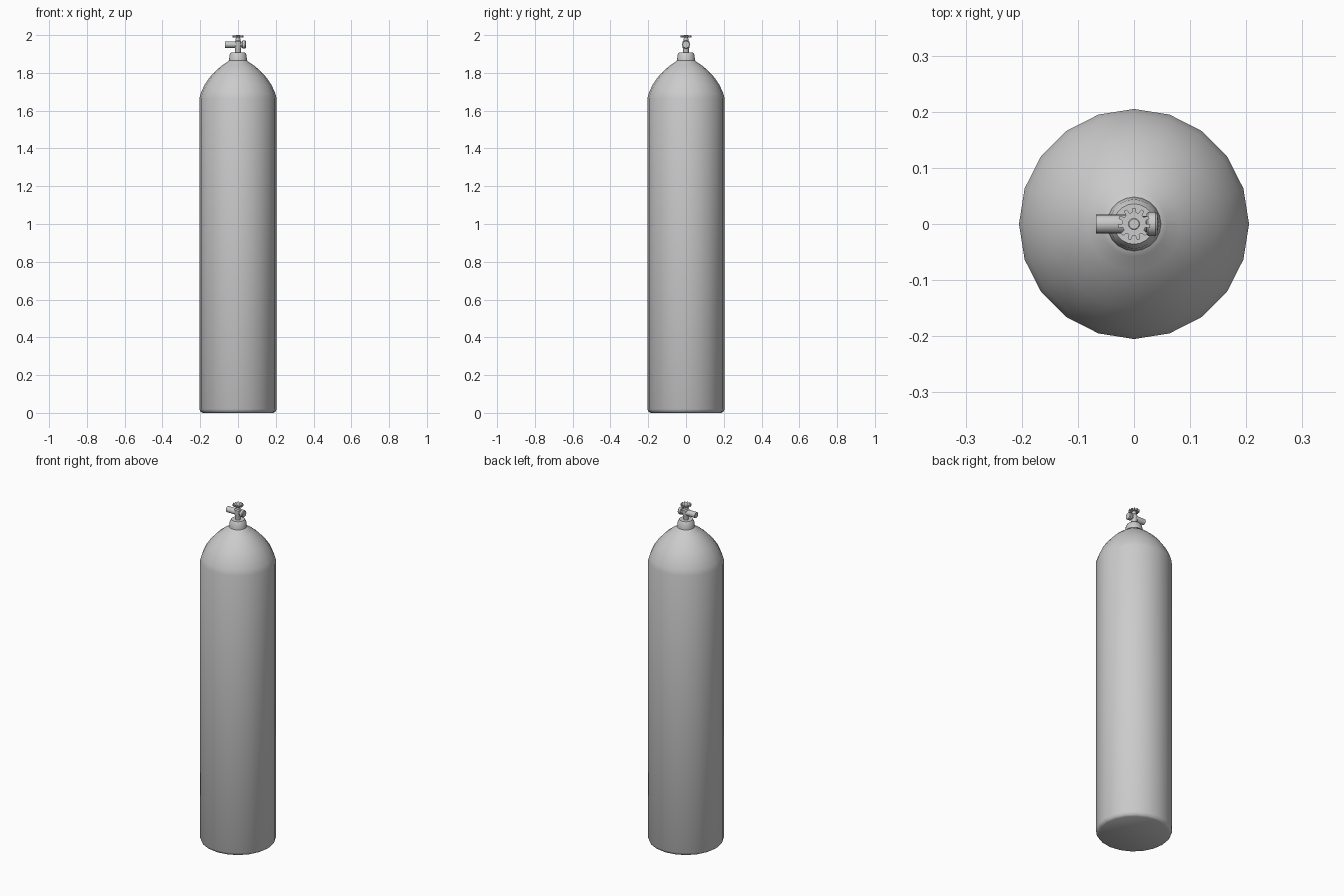
import bpy, bmesh, math
from mathutils import Matrix

if "Cube" in bpy.data.objects:
    bpy.data.objects.remove(bpy.data.objects["Cube"])


def lathe(name, profile, sides, matrix=Matrix(), angle=35):
    """Closed solid of revolution from (radius, height) points."""
    bm = bmesh.new()
    rings = [[bm.verts.new((r * math.cos(2 * math.pi * i / sides),
                            r * math.sin(2 * math.pi * i / sides), z))
              for i in range(sides)] for r, z in profile]
    for a, b in zip(rings, rings[1:]):
        for i in range(sides):
            j = (i + 1) % sides
            bm.faces.new((a[i], a[j], b[j], b[i]))
    bm.faces.new(rings[0][::-1])
    bm.faces.new(rings[-1])
    return finish(name, bm, matrix, angle)


def finish(name, bm, matrix, angle):
    bm.transform(matrix)
    bmesh.ops.recalc_face_normals(bm, faces=bm.faces)
    mesh = bpy.data.meshes.new(name)
    bm.to_mesh(mesh)
    bm.free()
    obj = bpy.data.objects.new(name, mesh)
    bpy.context.collection.objects.link(obj)
    bpy.ops.object.select_all(action='DESELECT')
    obj.select_set(True)
    bpy.context.view_layer.objects.active = obj
    bpy.ops.object.shade_smooth_by_angle(angle=math.radians(angle))
    return obj


# Tank body with domed shoulder
lathe("tank_body", [(0.188, 0), (0.198, 0.006), (0.205, 0.02), (0.205, 1.665),
                    (0.196, 1.695), (0.177, 1.737), (0.151, 1.775),
                    (0.118, 1.811), (0.084, 1.84), (0.058, 1.857),
                    (0.046, 1.868)], 20, angle=50)

# Neck collar
lathe("neck_collar", [(0.049, 1.858), (0.047, 1.875), (0.044, 1.897),
                      (0.036, 1.909)], 20)

# Valve stem, with wider base and packing nut
lathe("valve_stem", [(0.015, 1.9), (0.015, 1.926), (0.018, 1.934),
                     (0.018, 1.966), (0.013, 1.972), (0.013, 1.982),
                     (0.008, 1.984), (0.008, 1.996)], 16)

# Horizontal outlet along x, and cap at the other end
along_x = Matrix.Translation((0, 0, 1.95)) @ Matrix.Rotation(math.pi / 2, 4, 'Y')
lathe("valve_outlet", [(0.017, -0.068), (0.017, -0.012), (0.014, 0.0),
                       (0.014, 0.026)], 16, along_x)
lathe("valve_cap", [(0.018, 0.022), (0.021, 0.025), (0.021, 0.038),
                    (0.018, 0.042)], 16, along_x)

# Toothed handwheel
bm = bmesh.new()
teeth = 11
outline = []
for t in range(teeth):
    for r, f in ((0.021, -0.3), (0.029, -0.17), (0.029, 0.17), (0.021, 0.3)):
        a = 2 * math.pi * (t + f) / teeth + math.pi / 2
        outline.append(bm.verts.new((r * math.cos(a), r * math.sin(a), 1.988)))
face = bm.faces.new(outline)
top = bmesh.ops.extrude_face_region(bm, geom=[face])
bmesh.ops.translate(bm, vec=(0, 0, 0.011), verts=[
    v for v in top["geom"] if isinstance(v, bmesh.types.BMVert)])
finish("handwheel", bm, Matrix(), 20)

# Handwheel hub
lathe("handwheel_hub", [(0.011, 1.98), (0.011, 1.998), (0.009, 2.0)], 16)
